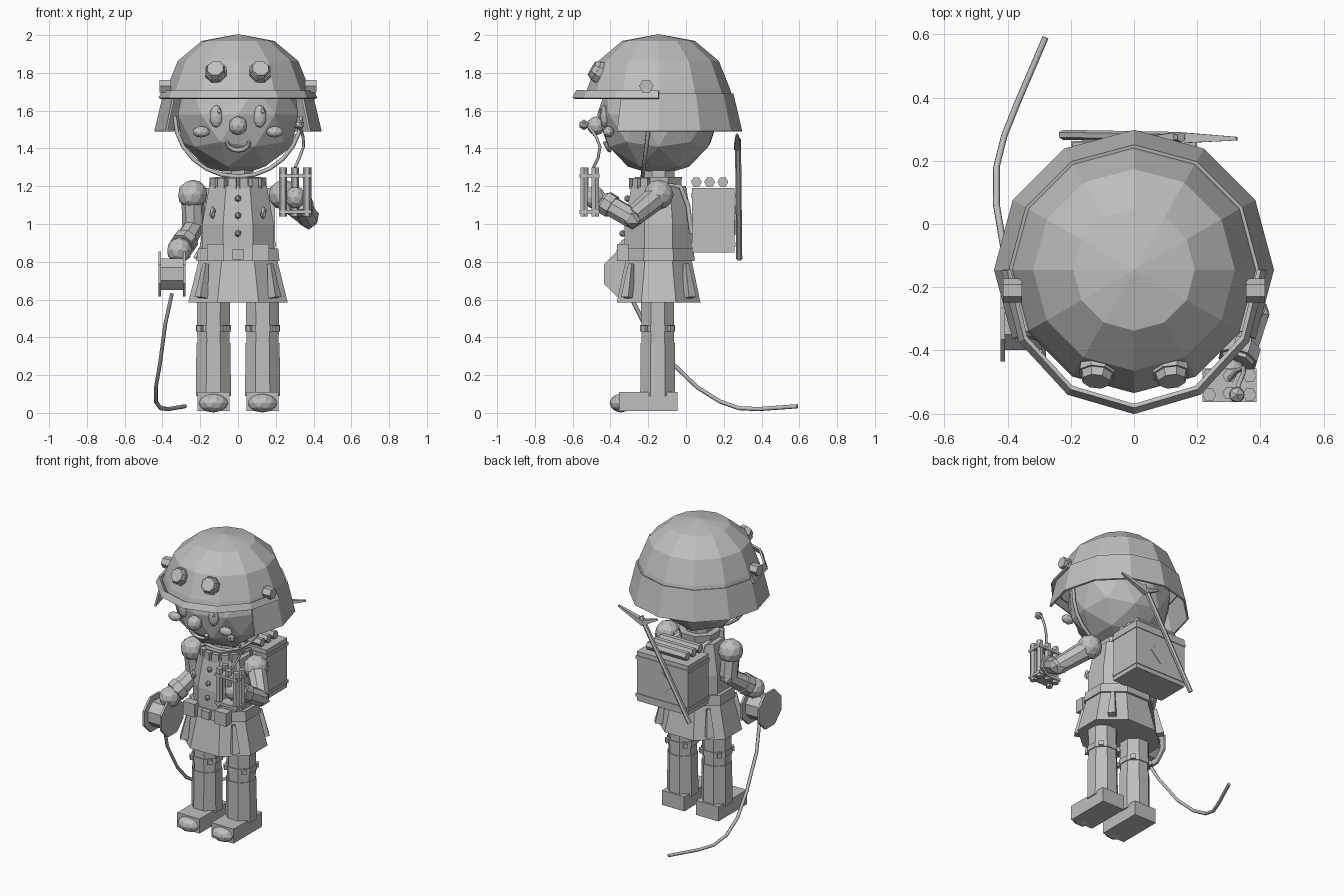
import bpy, bmesh, math
from mathutils import Vector, Matrix

if "Cube" in bpy.data.objects:
    bpy.data.objects.remove(bpy.data.objects["Cube"])

grey = bpy.data.materials.new("plain_grey")
grey.diffuse_color = (0.52, 0.52, 0.52, 1)
grey.use_nodes = True
grey.node_tree.nodes["Principled BSDF"].inputs["Base Color"].default_value = grey.diffuse_color
CY = -0.145  # body axis


def finish(name, bm, mat=Matrix()):
    bm.transform(mat)
    me = bpy.data.meshes.new(name)
    bmesh.ops.recalc_face_normals(bm, faces=bm.faces)
    bm.to_mesh(me)
    bm.free()
    me.materials.append(grey)
    ob = bpy.data.objects.new(name, me)
    bpy.context.collection.objects.link(ob)
    return ob


def ball(name, c, r, sub=2, rot=Matrix()):
    r = (r, r, r) if isinstance(r, (int, float)) else r
    bm = bmesh.new()
    bmesh.ops.create_icosphere(bm, subdivisions=sub, radius=1)
    return finish(name, bm, Matrix.Translation(c) @ rot @ Matrix.Diagonal((*r, 1)))


def box(name, c, s, rot=Matrix()):
    bm = bmesh.new()
    bmesh.ops.create_cube(bm, size=1)
    return finish(name, bm, Matrix.Translation(c) @ rot @ Matrix.Diagonal((*s, 1)))


def rod(name, a, b, r1, r2=None, n=8):
    a, b = Vector(a), Vector(b)
    d = b - a
    bm = bmesh.new()
    bmesh.ops.create_cone(bm, cap_ends=True, segments=n, radius1=r1,
                          radius2=r1 if r2 is None else r2, depth=d.length)
    turn = Matrix.Rotation(math.pi / n, 4, 'Z')
    return finish(name, bm, Matrix.Translation((a + b) / 2) @ d.to_track_quat('Z', 'Y').to_matrix().to_4x4() @ turn)


def lathe(name, prof, n, sx=1, sy=1, c=(0, CY), start=0, steps=None, turn=0, thick=0):
    """Spin (radius, z) points about a vertical axis; steps < n leaves it open."""
    full = steps is None
    steps = n if full else steps
    bm = bmesh.new()
    rings = []
    for i in range(steps if full else steps + 1):
        a = start + turn + i * 2 * math.pi / n
        rings.append([bm.verts.new((c[0] + sx * r * math.cos(a), c[1] + sy * r * math.sin(a), z)) for r, z in prof])
    for i in range(steps):
        p, q = rings[i], rings[(i + 1) % len(rings)]
        for j in range(len(prof) - 1):
            bm.faces.new((p[j], q[j], q[j + 1], p[j + 1]))
    bmesh.ops.remove_doubles(bm, verts=bm.verts, dist=1e-5)
    if full and not thick:
        bmesh.ops.holes_fill(bm, edges=[e for e in bm.edges if e.is_boundary], sides=0)
    ob = finish(name, bm)
    if thick:
        m = ob.modifiers.new("thickness", 'SOLIDIFY')
        m.thickness = thick
        m.offset = 0
    return ob


def tube(name, pts, r):
    cu = bpy.data.curves.new(name, 'CURVE')
    cu.dimensions = '3D'
    cu.bevel_depth = r
    cu.bevel_resolution = 1
    cu.use_fill_caps = True
    sp = cu.splines.new('POLY')
    sp.points.add(len(pts) - 1)
    for p, co in zip(sp.points, pts):
        p.co = (*co, 1)
    cu.materials.append(grey)
    ob = bpy.data.objects.new(name, cu)
    bpy.context.collection.objects.link(ob)


# Head and face
ball("head", (0, CY, 1.58), (0.335, 0.325, 0.325))
ball("nose", (0, -0.475, 1.52), 0.05)
tube("mouth", [(0.06 * math.cos(a), -0.43 + 0.025 * abs(math.sin(a)), 1.435 + 0.045 * math.sin(a))
               for a in [math.pi * (1 + i / 6) for i in range(7)]], 0.012)
for s in (-1, 1):
    ball("eye", (0.115 * s, -0.43, 1.57), (0.036, 0.025, 0.06))
    ball("pupil", (0.115 * s + 0.016, -0.452, 1.598), (0.011, 0.008, 0.016), 1)
    ball("cheek", (0.195 * s, -0.41, 1.488), (0.046, 0.03, 0.03))
tube("chin_strap", [(0.335 * math.cos(a), -0.19 - 0.04 * abs(math.sin(a)), 1.57 + 0.32 * math.sin(a))
                    for a in [math.pi * (1 + i / 12) for i in range(13)]], 0.011)

# Helmet: dome, neck guard, raised visor ring, lamps
lathe("helmet_dome", [(0, 2.0), (0.19, 1.965), (0.315, 1.86), (0.375, 1.71), (0.385, 1.67)], 12, thick=0.01)
lathe("helmet_neck_guard", [(0.39, 1.69), (0.437, 1.49)], 12, start=math.radians(-30), steps=8, thick=0.012)
lathe("helmet_visor", [(0.43, 1.705), (0.45, 1.665)], 12, sx=0.92, start=math.pi, steps=6, thick=0.014)
for s in (-1, 1):
    rod("visor_pivot", (0.355 * s, -0.21, 1.73), (0.415 * s, -0.21, 1.73), 0.038, n=6)
    p, d = Vector((0.115 * s, -0.455, 1.80)), Vector((0.1 * s, -0.85, 0.5)).normalized()
    rod("lamp_base", p - d * 0.03, p + d * 0.025, 0.06)
    rod("lamp_lens", p + d * 0.02, p + d * 0.05, 0.055, 0.045)

# Torso, collar, belt and coat skirt
e = math.pi / 8
rod("neck", (0, CY, 1.15), (0, CY, 1.3), 0.09)
lathe("torso", [(0.205, 0.84), (0.205, 1.0), (0.165, 1.2)], 8, sy=0.95, turn=e)
lathe("collar", [(0.125, 1.18), (0.135, 1.25)], 8, turn=e)
for i in range(6):
    a = math.radians(-150 + 24 * i)
    box("collar_block", (0.14 * math.cos(a), CY + 0.14 * math.sin(a), 1.215), (0.03, 0.045, 0.055),
        Matrix.Rotation(a, 4, 'Z'))
lathe("coat_hem", [(0.215, 0.86), (0.23, 0.79), (0.285, 0.585)], 8, sy=0.84, turn=e)
lathe("belt", [(0.238, 0.805), (0.23, 0.87)], 8, sy=0.87, turn=e)
box("buckle", (0, -0.345, 0.84), (0.06, 0.03, 0.055))
for z in (0.95, 1.045, 1.135):
    ball("button", (0, -0.335 + max(0, z - 1) * 0.18, z), 0.019, 1)
for s in (-1, 1):
    box("belt_pouch", (0.12 * s, -0.335, 0.85), (0.09, 0.06, 0.09))
    ball("chest_clip", (0.135 * s, -0.295, 1.06), (0.018, 0.02, 0.036), 1)
    for t in (-1, 1):
        rod("coat_wedge", (0.195 * s, CY + 0.165 * t, 0.61), (0.17 * s, CY + 0.145 * t, 0.79), 0.035, 0.016, 4)
    # Backpack straps
    tube("backpack_strap", [(0.11 * s, 0.03, 0.95), (0.11 * s, 0.01, 1.1), (0.11 * s, -0.03, 1.2),
                            (0.11 * s, -0.12, 1.205)], 0.014)

    # Legs and boots
    x = 0.13 * s
    lathe("upper_leg", [(0.092, 0.34), (0.095, 0.62)], 8, c=(x, -0.15), turn=e)
    lathe("lower_leg", [(0.1, 0.09), (0.098, 0.37)], 8, c=(x, -0.15), turn=e)
    lathe("knee_band", [(0.1, 0.43), (0.1, 0.465)], 8, c=(x, -0.15), turn=e)
    for k in range(4):
        a = math.pi / 4 + k * math.pi / 2
        box("knee_stud", (x + 0.095 * math.cos(a), -0.15 + 0.095 * math.sin(a), 0.447), (0.03, 0.03, 0.03),
            Matrix.Rotation(a, 4, 'Z'))
    box("boot", (x, -0.2, 0.06), (0.17, 0.31, 0.1))
    ball("toe_cap", (x, -0.345, 0.052), (0.08, 0.06, 0.05))

# Arm holding the cable reel
ball("shoulder", (-0.24, CY, 1.155), 0.08)
rod("upper_arm", (-0.24, CY, 1.14), (-0.235, -0.13, 0.99), 0.06)
ball("elbow", (-0.235, -0.13, 0.985), 0.06, 1)
rod("forearm", (-0.235, -0.13, 0.985), (-0.295, -0.27, 0.88), 0.055, 0.06)
rod("cuff", (-0.275, -0.225, 0.915), (-0.295, -0.265, 0.885), 0.07)
ball("hand", (-0.31, -0.3, 0.86), 0.068)
for x in (-0.415, -0.285):
    rod("reel_flange", (x - 0.007, -0.315, 0.735), (x + 0.007, -0.315, 0.735), 0.13)
rod("reel_core", (-0.41, -0.315, 0.735), (-0.29, -0.315, 0.735), 0.09)
tube("cable", [(-0.35, -0.3, 0.63), (-0.385, -0.22, 0.47), (-0.413, -0.07, 0.26), (-0.435, 0.06, 0.135),
               (-0.435, 0.18, 0.06), (-0.41, 0.28, 0.025), (-0.37, 0.38, 0.02), (-0.28, 0.59, 0.035)], 0.011)

# Arm holding the bundle
ball("shoulder", (0.24, CY, 1.155), 0.08)
rod("upper_arm", (0.24, CY, 1.15), (0.375, -0.285, 1.035), 0.065, 0.055)
ball("elbow", (0.375, -0.285, 1.03), 0.06, 1)
rod("forearm", (0.375, -0.285, 1.03), (0.325, -0.44, 1.12), 0.055)
rod("cuff", (0.34, -0.39, 1.09), (0.328, -0.43, 1.115), 0.065)
ball("hand", (0.305, -0.485, 1.14), (0.055, 0.06, 0.06))
for x in (0.238, 0.302, 0.366):
    for y in (-0.54, -0.48):
        if (x, y) != (0.302, -0.54):
            rod("bundle_stick", (x, y, 1.04), (x, y, 1.3), 0.022, n=6)
rod("bundle_stick", (0.302, -0.535, 1.19), (0.302, -0.535, 1.3), 0.022, n=6)
for z in (1.065, 1.255):
    box("bundle_band", (0.302, -0.51, z), (0.172, 0.105, 0.018))
tube("fuse", [(0.302, -0.49, 1.3), (0.325, -0.465, 1.35), (0.347, -0.455, 1.41), (0.345, -0.475, 1.46),
              (0.33, -0.51, 1.51), (0.325, -0.54, 1.525)], 0.008)
ball("spark", (0.325, -0.54, 1.525), 0.028, 1)

# Backpack with bands, emblem plate and rolls on top
box("backpack", (0, 0.145, 1.02), (0.39, 0.225, 0.34))
for z in (0.89, 1.15):
    box("backpack_band", (0, 0.145, z), (0.4, 0.235, 0.022))
box("backpack_plate", (0, 0.257, 1.02), (0.11, 0.008, 0.11), Matrix.Rotation(math.pi / 4, 4, 'Y'))
for y in (0.055, 0.125, 0.195):
    rod("top_roll", (-0.15, y, 1.222), (0.15, y, 1.222), 0.029, n=6)

# Pick strapped across the back
rod("pick_shaft", (-0.225, 0.282, 0.815), (0.15, 0.275, 1.45), 0.016, n=6)
rod("pick_tip", (0.13, 0.273, 1.41), (0.325, 0.27, 1.475), 0.026, 0.008, 4)
rod("pick_tip", (0.14, 0.273, 1.41), (0.03, 0.27, 1.455), 0.026, 0.008, 4)
